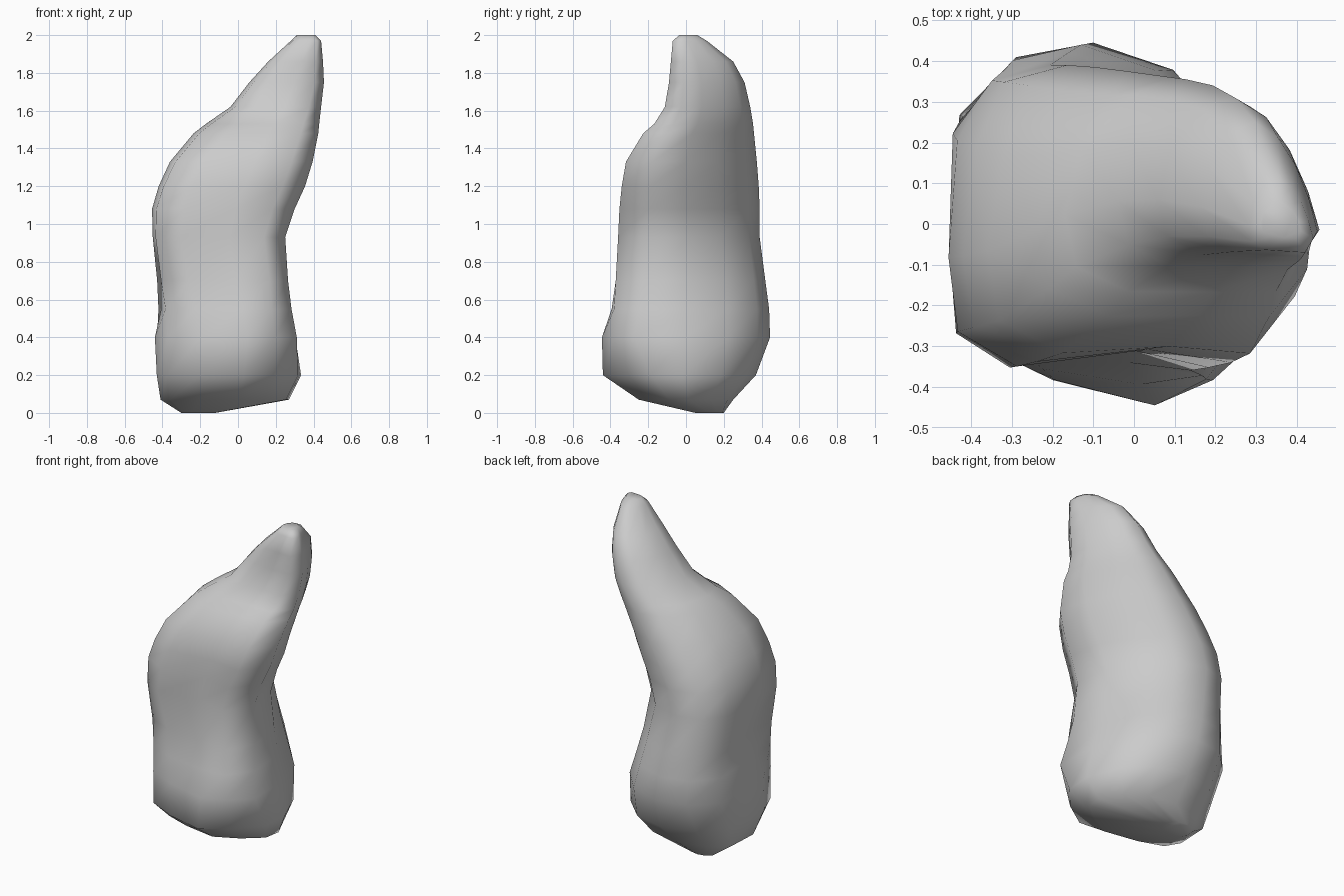
import bpy, bmesh

# unit cross-sections, counter-clockwise from the left side
BASE = [(-1, -.3), (-.85, -.65), (-.4, -.86), (.2, -1), (.62, -.72), (.95, -.35),
        (1, .05), (.78, .55), (.42, .88), (-.1, 1), (-.65, .85), (-.97, .5)]
LOW = [(-1, -.3), (-.82, -.68), (-.35, -.86), (.3, -1), (.68, -.86), (.99, -.62),
       (.97, 0), (.78, .5), (.42, .85), (-.1, 1), (-.6, .92), (-.97, .6)]
DENT = [(-.87, -.2), (-.92, -.7), (-.5, -.86), (.2, -.9), (.72, -.98), (1, -.58),
        (.92, 0), (.66, .47), (.3, .85), (-.22, 1), (-.66, .9), (-.98, .58)]
MID = [(-1, -.28), (-.95, -.76), (-.58, -.99), (.15, -.84), (.68, -1), (1, -.57),
       (.9, 0), (.6, .45), (.22, .85), (-.3, 1), (-.7, .9), (-.97, .55)]
SLOPE = [(-1, -.25), (-.91, -.74), (-.48, -.97), (.2, -.97), (.72, -.97), (1, -.58),
         (.9, -.1), (.68, .4), (.38, .78), (0, 1), (-.45, .85), (-.86, .35)]
TIP = [(-1, -.25), (-.88, -.7), (-.45, -.93), (.2, -.97), (.75, -1), (1, -.62),
       (.86, -.15), (.63, .36), (.34, .76), (-.05, 1), (-.48, .85), (-.86, .35)]
SHAPES = [(0.18, BASE), (0.4, LOW), (0.70, DENT), (0.95, MID), (1.5, SLOPE), (1.72, TIP)]

# height, then x and y extents
RINGS = [
    (0.00, -.30, -.12, .05, .20),
    (0.07, -.41, .27, -.25, .25),
    (0.20, -.43, .335, -.44, .37),
    (0.40, -.44, .315, -.445, .445),
    (0.55, -.43, .285, -.415, .44),
    (0.70, -.435, .265, -.38, .42),
    (0.93, -.455, .25, -.36, .39),
    (1.08, -.455, .30, -.355, .39),
    (1.20, -.42, .355, -.345, .385),
    (1.33, -.36, .395, -.325, .375),
    (1.48, -.235, .425, -.235, .36),
    (1.53, -.17, .43, -.175, .355),
    (1.62, -.04, .44, -.115, .34),
    (1.75, .06, .455, -.09, .31),
    (1.86, .16, .45, -.08, .25),
    (1.97, .28, .44, -.07, .11),
    (2.00, .31, .41, -.035, .06),
]


def section(z):
    """Blend the unit cross-sections by height."""
    if z <= SHAPES[0][0]:
        return SHAPES[0][1]
    for (z0, a), (z1, b) in zip(SHAPES, SHAPES[1:]):
        if z <= z1:
            t = (z - z0) / (z1 - z0)
            return [(p[0] + (q[0] - p[0]) * t, p[1] + (q[1] - p[1]) * t)
                    for p, q in zip(a, b)]
    return SHAPES[-1][1]


# leaning rock, lofted ring by ring
bm = bmesh.new()
loops = []
for z, x0, x1, y0, y1 in RINGS:
    cx, cy, hx, hy = (x0 + x1) / 2, (y0 + y1) / 2, (x1 - x0) / 2, (y1 - y0) / 2
    loops.append([bm.verts.new((cx + u * hx, cy + v * hy, z))
                  for u, v in section(z)])
for a, b in zip(loops, loops[1:]):
    n = len(a)
    for i in range(n):
        j = (i + 1) % n
        bm.faces.new((a[i], a[j], b[j], b[i]))
bm.faces.new(loops[0][::-1])
bm.faces.new(loops[-1])
bmesh.ops.recalc_face_normals(bm, faces=bm.faces[:])
for f in bm.faces:
    f.smooth = True
mesh = bpy.data.meshes.new("standing_rock")
bm.to_mesh(mesh)
bm.free()
rock = bpy.data.objects.new("standing_rock", mesh)
bpy.context.collection.objects.link(rock)
